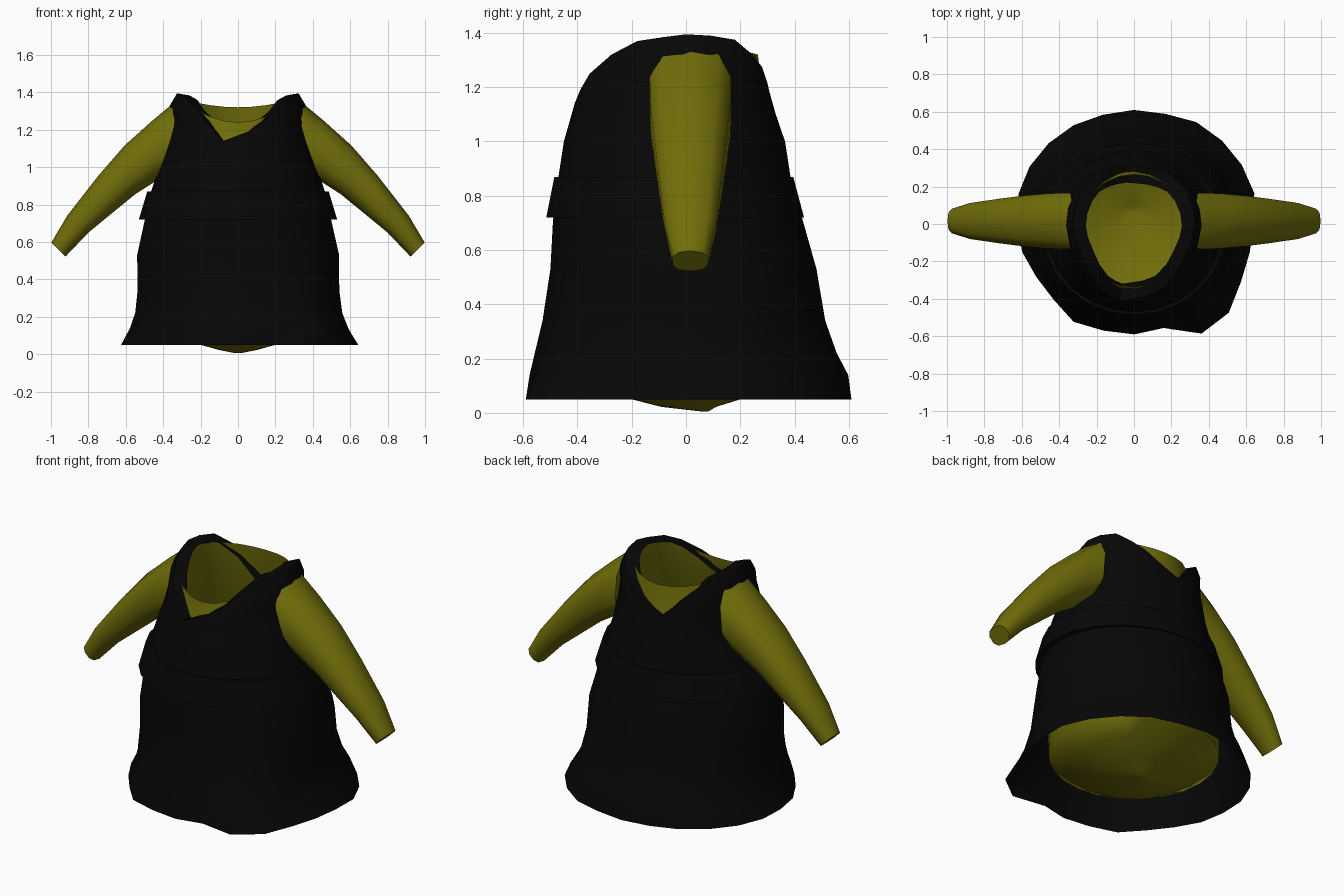
import bpy, bmesh, math
from mathutils import Vector

if "Cube" in bpy.data.objects:
    bpy.data.objects.remove(bpy.data.objects["Cube"])

N = 24                                        # segments around the body
ANG = [math.radians(-90 + 360 * i / N) for i in range(N)]   # starts at the front


def material(name, col):
    m = bpy.data.materials.new(name)
    m.diffuse_color = (*col, 1)
    m.use_nodes = True
    m.node_tree.nodes["Principled BSDF"].inputs["Base Color"].default_value = m.diffuse_color
    return m


BLACK = material("black_cloth", (0.002, 0.002, 0.002))
OLIVE = material("olive_cloth", (0.165, 0.155, 0.003))


def loft(name, rings, mat, cap_start=False, cap_end=False, closed=False, angle=40):
    """Skin a list of equal-length rings into a smooth-shaded object."""
    bm = bmesh.new()
    rows = [[bm.verts.new(p) for p in r] for r in rings]
    pairs = list(zip(rows, rows[1:]))
    if closed:
        pairs.append((rows[-1], rows[0]))
    for a, b in pairs:
        n = len(a)
        for i in range(n):
            j = (i + 1) % n
            bm.faces.new((a[i], a[j], b[j], b[i]))
    if cap_start:
        bm.faces.new(rows[0][::-1])
    if cap_end:
        bm.faces.new(rows[-1])
    if closed or cap_start and cap_end:
        bmesh.ops.recalc_face_normals(bm, faces=bm.faces[:])
    me = bpy.data.meshes.new(name)
    bm.to_mesh(me)
    bm.free()
    me.materials.append(mat)
    ob = bpy.data.objects.new(name, me)
    bpy.context.collection.objects.link(ob)
    bpy.ops.object.select_all(action='DESELECT')
    ob.select_set(True)
    bpy.context.view_layer.objects.active = ob
    bpy.ops.object.shade_smooth_by_angle(angle=math.radians(angle))
    return ob


def oval(z, rx, y0, y1, fold=0.0):
    """Body ring: half width rx, front y0, back y1, with optional cloth folds."""
    cy, ry = (y0 + y1) / 2, (y1 - y0) / 2
    out = []
    for i, a in enumerate(ANG):
        k = 1 + fold * FOLDS[i] / 0.62
        out.append(Vector((rx * k * math.cos(a), cy + ry * k * math.sin(a), z)))
    return out


# Fold offsets around the hem, from the front going to the right side
FOLDS = [-.005, -.02, .085, .08, .025, .005, .005, .03, .03, .03, .03, .01,
         .01, .005, .01, .01, .01, .005, -.01, -.015, -.03, -.025, .01, -.005]

# Robe: flared hem up to the chest
robe = [oval(*r) for r in [
    (.05, .635, -.595, .600, 1), (.14, .585, -.58, .59, .8), (.22, .555, -.56, .55, .6),
    (.34, .54, -.53, .51, .35), (.53, .54, -.50, .48, .1), (.71, .50, -.49, .43),
    (.87, .465, -.47, .385), (1.0, .42, -.45, .365)]]

# Neckline: off-centre V at the front and at the back, high on the shoulders
HALF = [(0, -.41, 1.14), (.09, -.39, 1.19), (.16, -.355, 1.25), (.225, -.275, 1.32),
        (.27, -.18, 1.37), (.31, -.08, 1.385), (.325, 0, 1.395), (.315, .09, 1.39),
        (.28, .18, 1.375), (.23, .245, 1.32), (.165, .28, 1.275), (.09, .30, 1.215),
        (0, .31, 1.16)]
neck = []
for i in range(N):
    k = min(i, N - i)
    x, y, z = HALF[k]
    shift = -.08 * .45 ** k - .05 * .45 ** (12 - k)
    neck.append(Vector((x * (1 if i <= N // 2 else -1) + shift, y, z)))

chest = robe[-1]
for t, bulge in ((.35, -.005), (.62, 0), (.84, .022)):
    ring = []
    for a, p, q in zip(ANG, chest, neck):
        v = p.lerp(q, t)
        v.x += bulge * math.cos(a)
        ring.append(v)
    robe.append(ring)
robe.append(neck)
# thick collar edge turned inwards through the undershirt
robe.append([Vector((p.x * .79, (p.y + .045) * .75 - .045, p.z - .012)) for p in neck])
loft("robe", robe, BLACK)

# Wide belt with a stepped lower edge
loft("belt", [oval(.72, .53, -.515, .435), oval(.87, .485, -.485, .395),
              oval(.87, .46, -.465, .38), oval(.72, .49, -.48, .42)],
     BLACK, closed=True, angle=35)

# Undershirt: rounded bottom, hollow inside, open at the neck
shirt = [oval(z, r, -r + c, r + c) for z, r, c in
         [(.005, .012, .07), (.022, .10, .01), (.05, .20, 0), (.10, .34, 0), (.17, .46, 0)]]
shirt += [oval(*r) for r in [(.5, .48, -.46, .44), (.72, .45, -.45, .40),
                             (.87, .43, -.435, .36), (1.0, .385, -.41, .335)]]
collar = []
for a in ANG:
    s = math.sin(a)
    collar.append(Vector((.30 * math.cos(a), -.035 + .30 * s,
                          1.365 - (.125 if s < 0 else .045) * s * s)))
mid = []
for p, q in zip(shirt[-1], collar):
    v = p.lerp(q, .75)
    v.z = p.z + (q.z - p.z) * .5
    mid.append(v)
shirt += [mid, collar]
loft("undershirt", shirt, OLIVE, cap_start=True, angle=60)

# Sleeves: top point (x, z), bottom point (x, z), half depth
ARM = [((.33, 1.355), (.36, .97), .156), ((.46, 1.247), (.44, .925), .154),
       ((.607, 1.115), (.55, .855), .141), ((.746, .955), (.66, .765), .124),
       ((.912, .742), (.80, .65), .1), ((.998, .597), (.922, .522), .068)]
M = 10


def soft(v):
    return math.copysign(abs(v) ** .8, v)


for side, label in ((1, "right"), (-1, "left")):
    rings = []
    for (tx, tz), (bx, bz), d in ARM:
        ring = []
        for i in range(M):
            a = math.tau * i / M
            u = .5 + .5 * soft(math.cos(a))
            ring.append(Vector((side * (bx + (tx - bx) * u),
                                .016 + d * soft(math.sin(a)), bz + (tz - bz) * u)))
        rings.append(ring)
    loft(label + "_sleeve", rings, OLIVE, cap_start=True, cap_end=True, angle=65)
